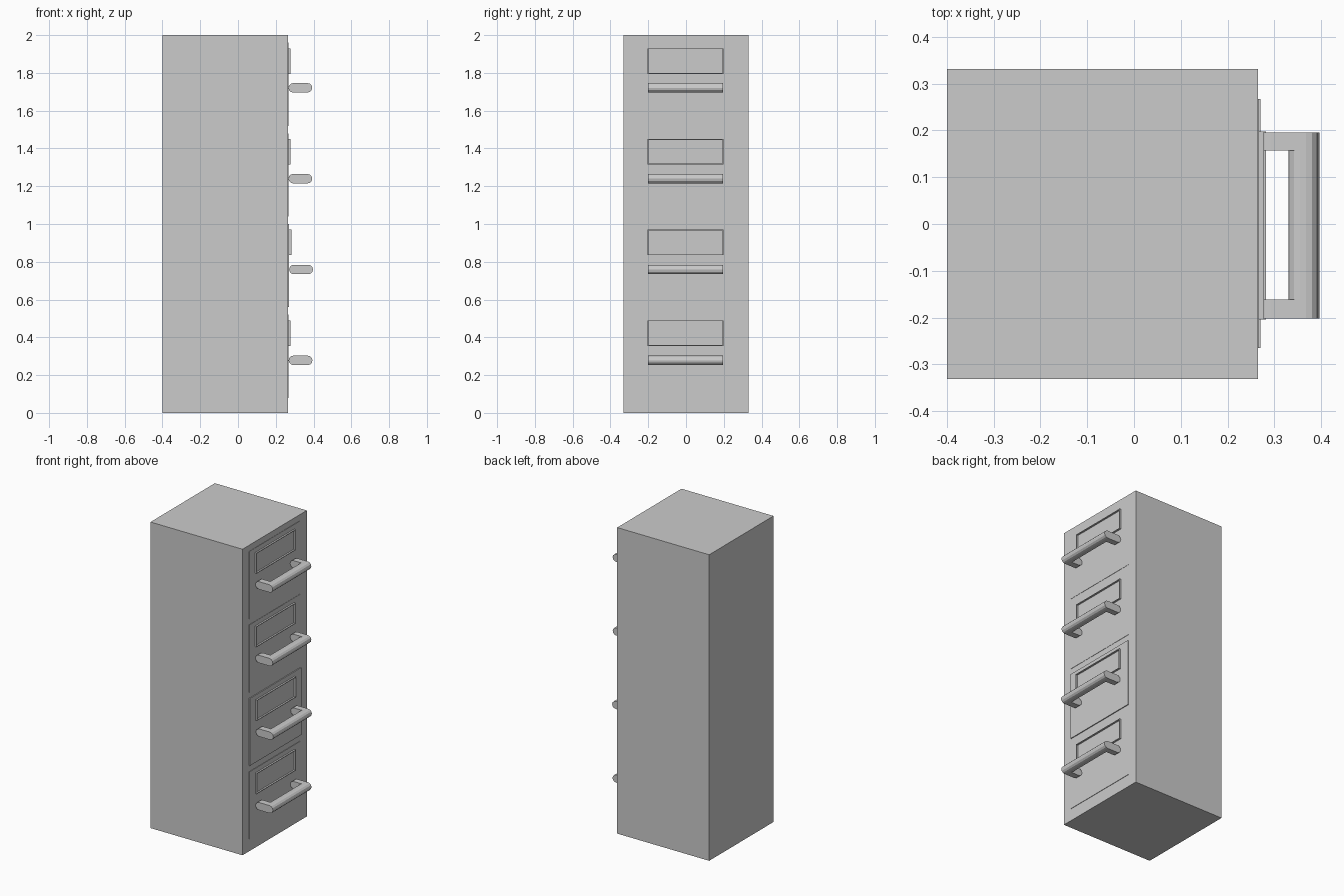
import bpy, bmesh, math

if "Cube" in bpy.data.objects:
    bpy.data.objects.remove(bpy.data.objects["Cube"])

FACE = 0.265  # x of the cabinet's drawer side


def new_object(name, bm):
    bmesh.ops.recalc_face_normals(bm, faces=bm.faces[:])
    mesh = bpy.data.meshes.new(name)
    bm.to_mesh(mesh)
    bm.free()
    ob = bpy.data.objects.new(name, mesh)
    bpy.context.collection.objects.link(ob)
    return ob


def box(name, x0, x1, y0, y1, z0, z1):
    bm = bmesh.new()
    bmesh.ops.create_cube(bm, size=1)
    for v in bm.verts:
        v.co = ((x0 + x1) / 2 + v.co.x * (x1 - x0),
                (y0 + y1) / 2 + v.co.y * (y1 - y0),
                (z0 + z1) / 2 + v.co.z * (z1 - z0))
    return new_object(name, bm)


def prism(name, profile, y0, y1):
    """Extrude an (x, z) outline along y."""
    bm = bmesh.new()
    face = bm.faces.new([bm.verts.new((x, y0, z)) for x, z in profile])
    out = bmesh.ops.extrude_face_region(bm, geom=[face])
    for v in out["geom"]:
        if isinstance(v, bmesh.types.BMVert):
            v.co.y = y1
    return new_object(name, bm)


def arc(cx, r, start, end, steps=6):
    return [(cx + r * math.cos(math.radians(start + (end - start) * i / steps)),
             r * math.sin(math.radians(start + (end - start) * i / steps)))
            for i in range(steps + 1)]


def label_frame(name, x0, x1, y0, y1, z0, z1, rim=0.006):
    """Plate whose front face is inset and sunk to leave a thin rim."""
    ob = box(name, x0, x1, y0, y1, z0, z1)
    bm = bmesh.new()
    bm.from_mesh(ob.data)
    front = max(bm.faces, key=lambda f: f.calc_center_median().x)
    bmesh.ops.inset_region(bm, faces=[front], thickness=rim)
    out = bmesh.ops.extrude_face_region(bm, geom=[front])
    for v in out["geom"]:
        if isinstance(v, bmesh.types.BMVert):
            v.co.x = x0 + 0.002
    bmesh.ops.delete(bm, geom=[front], context='FACES_ONLY')
    bm.to_mesh(ob.data)
    bm.free()
    return ob


# cabinet body
box("cabinet_body", -0.4, FACE, -0.332, 0.332, 0, 2)

# master handle: rounded slab with the middle cut away, leaving a pull bar
R, LEN = 0.025, 0.126
handle = prism("handle_master", arc(LEN - R, R, -90, 90) + arc(R, R, 90, 270), -0.202, 0.196)
cutter = prism("handle_cutter", [(-0.05, -0.06), (LEN - 0.038, -0.06)]
               + arc(LEN - 0.038, R, 270, 90) + [(LEN - 0.038, 0.06), (-0.05, 0.06)],
               -0.161, 0.157)
cutter.hide_render = True
cut = handle.modifiers.new("grip_opening", 'BOOLEAN')
cut.operation = 'DIFFERENCE'
cut.solver = 'EXACT'
cut.object = cutter
bpy.context.view_layer.update()
handle_mesh = bpy.data.meshes.new_from_object(
    handle.evaluated_get(bpy.context.evaluated_depsgraph_get()))
handle_mesh.name = "handle"
bpy.data.objects.remove(handle)
bpy.data.objects.remove(cutter)

# four drawers, bottom to top, each standing out by a slightly different amount
for i, out in enumerate((0.003, 0.006, 0.002, 0.002)):
    z = 0.08 + 0.48 * i
    x = FACE + out
    n = i + 1
    box(f"drawer_front_{n}", FACE - 0.01, x, -0.265, 0.267, z, z + 0.44)
    zl = 0.355 + 0.48 * i
    label_frame(f"label_holder_{n}", x - 0.002, x + 0.011, -0.204, 0.198, zl, zl + 0.135)
    pull = bpy.data.objects.new(f"drawer_handle_{n}", handle_mesh)
    pull.location = (x, 0, 0.278 + 0.481 * i)
    bpy.context.collection.objects.link(pull)
